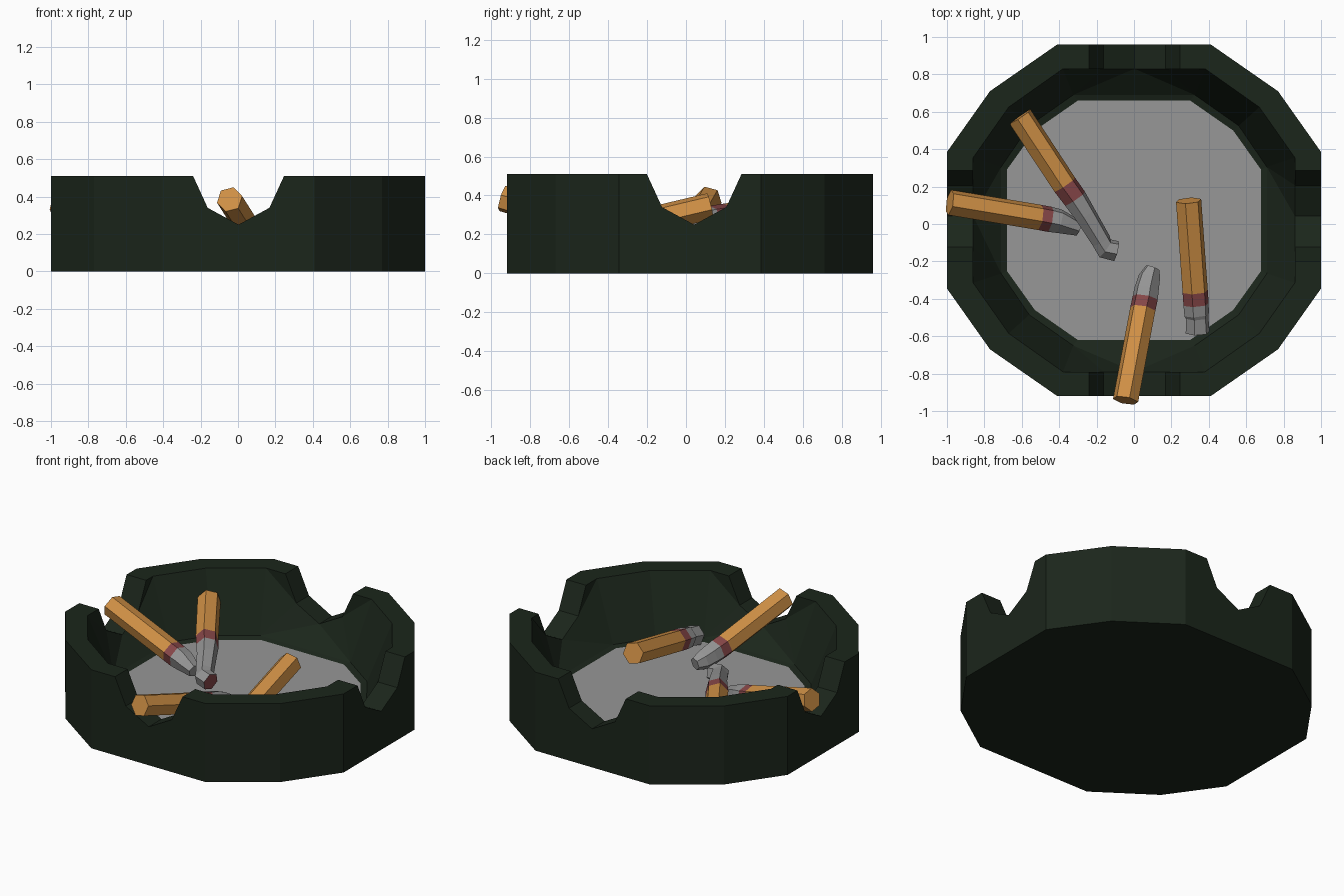
import bpy, bmesh, math
from mathutils import Vector

if "Cube" in bpy.data.objects:
    bpy.data.objects.remove(bpy.data.objects["Cube"])

CY = 0.02  # bowl centre in y


def material(name, rgb):
    m = bpy.data.materials.new(name)
    m.diffuse_color = (*rgb, 1)
    m.use_nodes = True
    m.node_tree.nodes["Principled BSDF"].inputs["Base Color"].default_value = m.diffuse_color
    return m


GREEN = material("dark_green_glass", (0.011, 0.019, 0.011))
FLOOR = material("grey_ash_floor", (0.31, 0.31, 0.31))
ORANGE = material("orange_filter", (0.63, 0.28, 0.06))
RED = material("dark_red_band", (0.24, 0.062, 0.065))
ASH = material("grey_ash", (0.30, 0.30, 0.30))


def finish(name, bm, mats):
    bmesh.ops.recalc_face_normals(bm, faces=bm.faces[:])
    me = bpy.data.meshes.new(name)
    bm.to_mesh(me)
    bm.free()
    ob = bpy.data.objects.new(name, me)
    bpy.context.collection.objects.link(ob)
    for m in mats:
        me.materials.append(m)
    return ob


def bridge(bm, a, b, mat=0):
    n = len(a)
    for i in range(n):
        f = bm.faces.new((a[i], a[(i + 1) % n], b[(i + 1) % n], b[i]))
        f.material_index = mat


def twelve_gon(bm, quarter, z):
    # mirror three corner points into all four quadrants
    q = quarter
    pts = [(x, y) for x, y in q[::-1]] + [(-x, y) for x, y in q]
    pts += [(-x, -y) for x, y in q[::-1]] + [(x, -y) for x, y in q]
    return [bm.verts.new((x, y + CY, z)) for x, y in pts]


# Bowl: rings from the underside, over the rim, down to the floor
outer = [(0.41, 0.94), (0.77, 0.69), (1.0, 0.365)]
rim = [(0.38, 0.81), (0.67, 0.605), (0.86, 0.335)]
base = [(0.325, 0.67), (0.56, 0.505), (0.71, 0.285)]
plate = [(0.30, 0.64), (0.53, 0.48), (0.68, 0.27)]
bm = bmesh.new()
rings = [twelve_gon(bm, q, z) for q, z in
         ((outer, 0), (outer, 0.51), (rim, 0.51), (base, 0.14), (plate, 0.13))]
for a, b in zip(rings, rings[1:]):
    bridge(bm, a, b)
bm.faces.new(rings[0])
bm.faces.new(rings[-1]).material_index = 1
bowl = finish("ashtray_bowl", bm, [GREEN, FLOOR])

# Notches: one profile swept through the bowl along y and along x
notch = [(-0.285, 0.6), (-0.243, 0.51), (-0.165, 0.34), (0, 0.25),
         (0.165, 0.34), (0.243, 0.51), (0.285, 0.6)]
cutters = []
for along_x in (False, True):
    bm = bmesh.new()
    ends = []
    for s in (-1.3, 1.3):
        ends.append([bm.verts.new((s, u + 0.042, z) if along_x else (u + 0.003, s, z))
                     for u, z in notch])
    bridge(bm, *ends)
    for e in ends:
        bm.faces.new(e)
    c = finish("notch_cutter", bm, [GREEN])
    c.hide_render = True
    cutters.append(c)
    mod = bowl.modifiers.new("notch", "BOOLEAN")
    mod.operation = "DIFFERENCE"
    mod.solver = "EXACT"
    mod.object = c
bpy.context.view_layer.objects.active = bowl
for mod in list(bowl.modifiers):
    bpy.ops.object.modifier_apply(modifier=mod.name)
for c in cutters:
    bpy.data.objects.remove(c)

# Notch sills end level with the inner edge of the rim
bm = bmesh.new()
bm.from_mesh(bowl.data)
for v in bm.verts:
    x, y = v.co.x, v.co.y - CY
    if 0.2 < v.co.z < 0.5:
        if abs(x) < 0.3 and abs(y) < 0.9:
            v.co.y = math.copysign(0.81, y) + CY
        elif abs(y) < 0.3 and abs(x) < 0.95:
            v.co.x = math.copysign(0.86, x)
bmesh.ops.triangulate(bm, faces=[f for f in bm.faces if len(f.verts) > 4])
bm.to_mesh(bowl.data)
bm.free()


# Cigarette ends: six-sided tubes along a path; each point is x, y, z, radius
def cigarette(name, path, ember=False):
    bm = bmesh.new()
    pts = [Vector(p[:3]) for p in path]
    rings = []
    for i, p in enumerate(pts):
        d = (pts[min(i + 1, len(pts) - 1)] - pts[max(i - 1, 0)]).normalized()
        side = d.cross(Vector((0, 0, 1))).normalized()
        up = side.cross(d)
        r = path[i][3]
        rings.append([bm.verts.new(p + r * (side * math.cos(a) + up * math.sin(a)))
                      for a in (math.radians(15 + 60 * k) for k in range(6))])
    for i in range(len(rings) - 1):
        bridge(bm, rings[i], rings[i + 1], min(i, 2))
    bm.faces.new(rings[0])
    bm.faces.new(rings[-1]).material_index = 1 if ember else 2
    return finish(name, bm, [ORANGE, RED, ASH])


cigarette("cigarette_back_left", [
    (-0.61, 0.575, 0.34, 0.07), (-0.37, 0.21, 0.292, 0.069), (-0.315, 0.135, 0.282, 0.067),
    (-0.26, 0.05, 0.27, 0.06), (-0.175, -0.09, 0.24, 0.054), (-0.155, -0.13, 0.23, 0.058),
    (-0.095, -0.145, 0.22, 0.056)], True)
cigarette("cigarette_left", [
    (-0.985, 0.115, 0.38, 0.07), (-0.505, 0.035, 0.24, 0.07), (-0.45, 0.025, 0.225, 0.07),
    (-0.40, 0.015, 0.215, 0.066), (-0.36, 0.0, 0.205, 0.057), (-0.295, -0.025, 0.19, 0.04)])
cigarette("cigarette_front", [
    (-0.045, -0.943, 0.385, 0.07), (0.047, -0.455, 0.24, 0.07), (0.06, -0.395, 0.225, 0.07),
    (0.068, -0.345, 0.215, 0.067), (0.082, -0.285, 0.2, 0.06), (0.10, -0.235, 0.19, 0.04)])
cigarette("cigarette_right", [
    (0.292, 0.125, 0.345, 0.07), (0.327, -0.36, 0.23, 0.07), (0.332, -0.43, 0.215, 0.07),
    (0.335, -0.485, 0.205, 0.068), (0.338, -0.50, 0.2, 0.062), (0.34, -0.58, 0.18, 0.066)])
